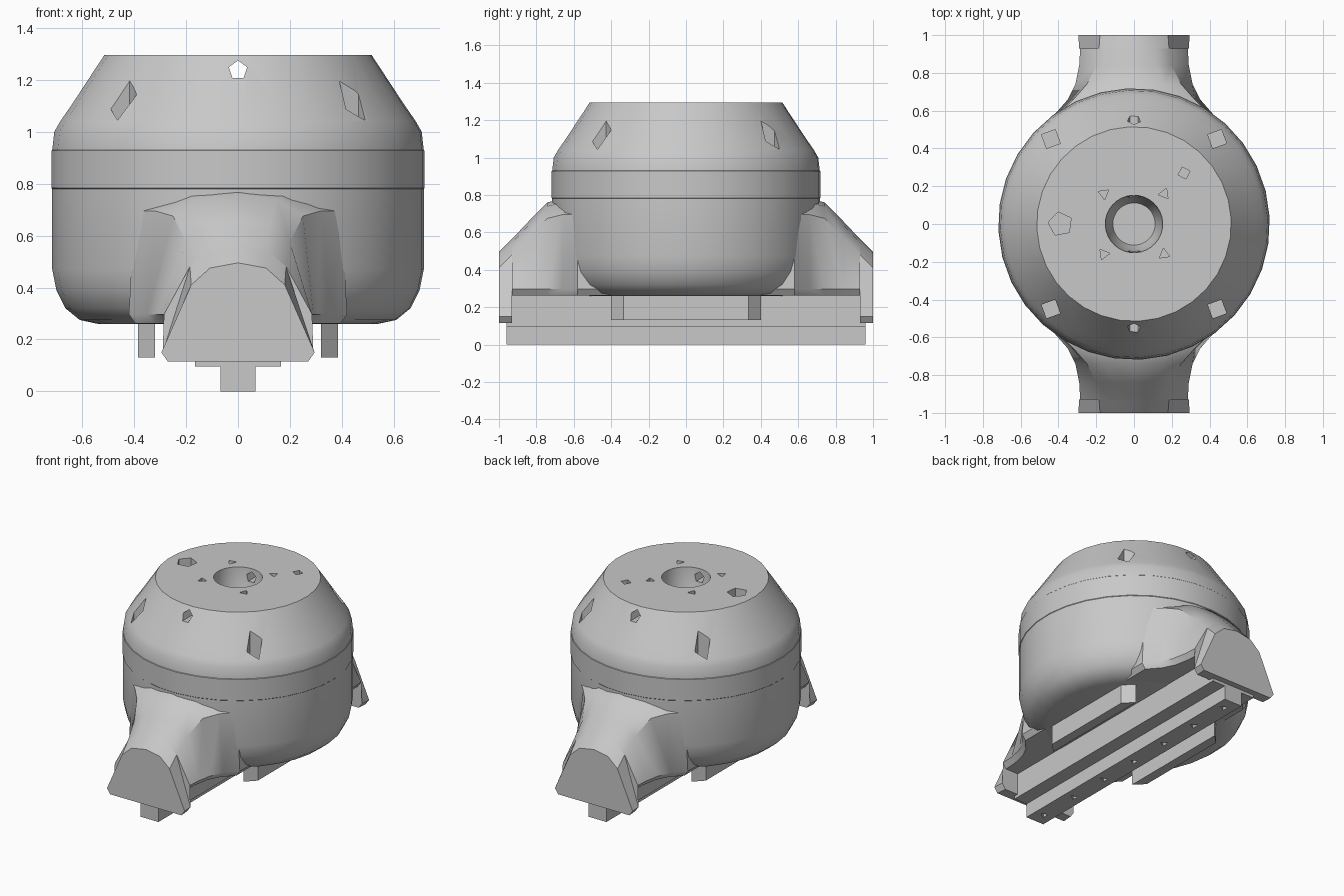
import bpy, bmesh, math
from mathutils import Matrix

old = bpy.data.objects.get("Cube")
if old:
    bpy.data.objects.remove(old, do_unlink=True)

GREY = (0.58, 0.58, 0.58, 1)
grey = bpy.data.materials.new("plain grey")
grey.use_nodes = True
grey.diffuse_color = GREY
grey.node_tree.nodes["Principled BSDF"].inputs["Base Color"].default_value = GREY


def skin(bm, rings):
    """Skin closed rings of points and cap both ends."""
    loops = [[bm.verts.new(p) for p in ring] for ring in rings]
    n = len(loops[0])
    for a, b in zip(loops, loops[1:]):
        for i in range(n):
            j = (i + 1) % n
            bm.faces.new((a[i], a[j], b[j], b[i]))
    bm.faces.new(loops[0])
    bm.faces.new(loops[-1])


def finish(name, bm):
    bmesh.ops.recalc_face_normals(bm, faces=bm.faces[:])
    me = bpy.data.meshes.new(name)
    bm.to_mesh(me)
    bm.free()
    me.materials.append(grey)
    ob = bpy.data.objects.new(name, me)
    bpy.context.collection.objects.link(ob)
    return ob


def loft(name, rings):
    bm = bmesh.new()
    skin(bm, rings)
    return finish(name, bm)


def circle(x, y, z, r, sides, turn=0.0):
    angles = [turn + math.tau * i / sides for i in range(sides)]
    return [(x + r * math.cos(a), y + r * math.sin(a), z) for a in angles]


def box(name, x, y, z0, z1):
    return loft(name, [[(-x, -y, z), (x, -y, z), (x, y, z), (-x, y, z)]
                       for z in (z0, z1)])


def drill(target, holes, z0, z1):
    """Cut all upright holes (x, y, radius, sides, turn) in one go."""
    bm = bmesh.new()
    for x, y, r, sides, turn in holes:
        skin(bm, [circle(x, y, z, r, sides, turn) for z in (z0, z1)])
    cut(target, finish("drill", bm))


def cut(target, cutter):
    mod = target.modifiers.new("cut", "BOOLEAN")
    mod.operation = "DIFFERENCE"
    mod.solver = "EXACT"
    mod.object = cutter
    bpy.context.view_layer.objects.active = target
    bpy.ops.object.modifier_apply(modifier=mod.name)
    bpy.data.objects.remove(cutter, do_unlink=True)


def smooth(ob, degrees):
    bpy.ops.object.select_all(action="DESELECT")
    ob.select_set(True)
    bpy.context.view_layer.objects.active = ob
    bpy.ops.object.shade_smooth_by_angle(angle=math.radians(degrees))


# Round housing with a thin collar band and a tapered bore in the top
profile = [
    (0.54, 0.26), (0.61, 0.275), (0.665, 0.32), (0.70, 0.39), (0.716, 0.47),
    (0.716, 0.78), (0.719, 0.783), (0.719, 0.927), (0.716, 0.93),
    (0.708, 1.0), (0.685, 1.04), (0.64, 1.105), (0.515, 1.295),
    (0.152, 1.295), (0.145, 1.2), (0.112, 1.1)]
housing = loft("housing", [circle(0, 0, z, r, 32, 0.05) for r, z in profile])

# Shoulder and top holes
holes = [(-0.39, 0, 0.065, 5, 0.5), (0.265, 0.27, 0.033, 4, 0.3)]
for sx in (-1, 1):
    for sy in (-1, 1):
        turn = math.atan2(sy, sx)
        holes.append((sx * 0.44, sy * 0.45, 0.055, 4, turn + 0.35))
        holes.append((sx * 0.16, sy * 0.16, 0.032, 3, turn + 0.4))
drill(housing, holes, 1.0, 1.4)

# Tunnel from front to back below the rim
tunnel = loft("tunnel", [circle(0, 0, z, 0.037, 5, math.pi / 2) for z in (-1, 1)])
tunnel.data.transform(Matrix.Translation((0, 0, 1.237))
                      @ Matrix.Rotation(math.pi / 2, 4, "X"))
cut(housing, tunnel)
smooth(housing, 32)


# Arms to the front and back: a low lip at the end, raised behind it, flared at the root
def arm_section(y, base, foot, shoulder, top):
    half = [(foot - 0.025, base), (foot, base + 0.035), (shoulder, top - 0.085),
            (shoulder * 0.6, top - 0.02)]
    points = half + [(0, top)] + [(-x, z) for x, z in reversed(half)]
    return [(x, y, z) for x, z in points]


arm = [(1.0, 0.115, 0.295, 0.18, 0.495), (0.93, 0.115, 0.29, 0.185, 0.565),
       (0.929, 0.262, 0.285, 0.185, 0.566), (0.84, 0.262, 0.29, 0.20, 0.66),
       (0.74, 0.262, 0.31, 0.25, 0.76), (0.66, 0.262, 0.35, 0.32, 0.78),
       (0.58, 0.262, 0.42, 0.40, 0.78), (0.4, 0.262, 0.42, 0.40, 0.78)]
for name, s in (("front_arm", -1), ("back_arm", 1)):
    smooth(loft(name, [arm_section(s * y, *shape) for y, *shape in arm]), 35)

# Rail below the arms, with a narrow drilled foot
box("rail_web", 0.165, 0.93, 0.095, 0.27)
box("rail_plate", 0.165, 0.96, 0.095, 0.116)
foot = box("rail_foot", 0.068, 0.96, 0, 0.1)
drill(foot, [(0, (i - 3) * 0.29, 0.028, 3, 0) for i in range(7)], -0.1, 0.06)

# Side skids with slanted ends
for name, s in (("left_skid", 1), ("right_skid", -1)):
    plan = [(0.32, -0.40), (0.385, -0.335), (0.385, 0.335), (0.32, 0.40)]
    loft(name, [[(s * x, y, z) for x, y in plan] for z in (0.13, 0.27)])
